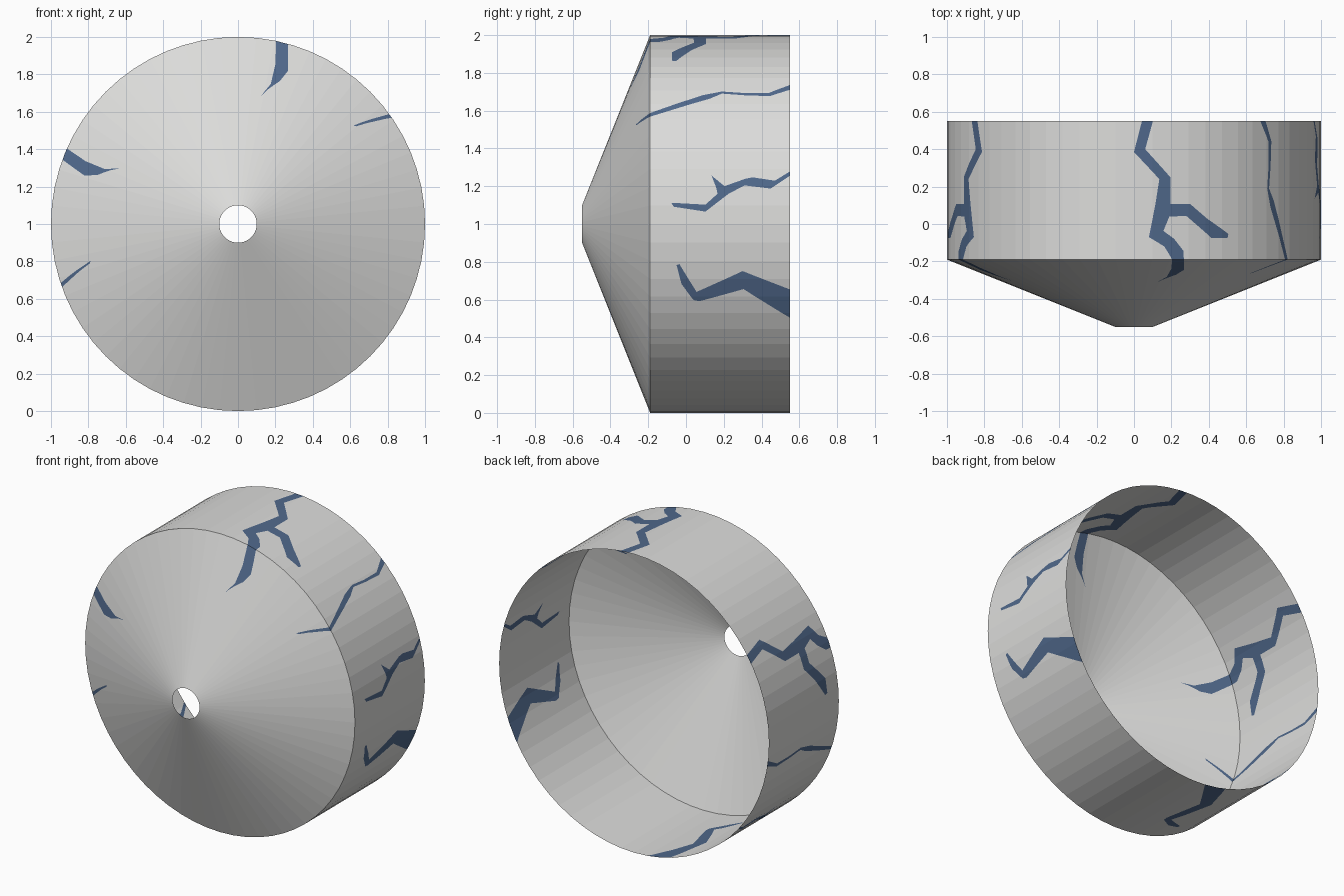
import bpy, bmesh, math
from mathutils import Vector

if "Cube" in bpy.data.objects:
    bpy.data.objects.remove(bpy.data.objects["Cube"])

SIDES = 64
STEP = 2 * math.pi / SIDES
BACK, EDGE, FRONT = 0.55, -0.19, -0.55   # y of open rim, shoulder, small hole
HOLE = 0.1

# Crack outlines as (angle from the top towards +x, y)
forked = [(.045, .56), (.0, .385), (.136, .24), (.115, .107), (.08, -.07), (.163, -.12),
          (.2, -.18), (.23, -.238), (.23, -.282), (.178, -.312), (.219, -.295), (.286, -.271),
          (.315, -.246), (.27, -.19), (.268, -.144), (.217, -.08), (.158, -.037), (.19, .04),
          (.284, .043), (.428, -.075), (.524, -.075), (.53, -.053), (.40, .03), (.305, .107),
          (.196, .107), (.196, .25), (.06, .40), (.104, .56)]
twig = [(1.283, .56), (1.339, .47), (1.321, .353), (1.328, .316), (1.369, .204), (1.311, .135),
        (1.377, .16), (1.41, .167), (1.468, .103), (1.458, -.077), (1.479, -.066), (1.505, .103),
        (1.41, .225), (1.365, .31), (1.382, .448), (1.305, .56)]
wide = [(1.929, .56), (1.823, .3), (1.939, .056), (1.785, -.035), (1.79, -.05), (1.894, -.024),
        (1.986, .04), (1.992, .072), (1.923, .305), (2.097, .56)]
thin = [(.737, .56), (.804, .438), (.804, .31), (.793, .19), (.819, .09), (.942, -.19),
        (.865, -.265), (.88, -.262), (.966, -.19), (.845, .125), (.808, .19), (.82, .31),
        (.826, .443), (.776, .56)]
cracks = [forked, twig, wide, thin]
# the other half carries the same cracks, mirrored
cracks += [[(-(a + .95), y) for a, y in c] for c in cracks]


def inside(p, poly):
    hit = False
    for (x1, y1), (x2, y2) in zip(poly, poly[1:] + poly[:1]):
        if (y1 > p.y) != (y2 > p.y) and p.x < (x2 - x1) * (p.y - y1) / (y2 - y1) + x1:
            hit = not hit
    return hit


def overlaps(face, lo, hi):
    xs = [v.co.x for v in face.verts]
    ys = [v.co.y for v in face.verts]
    return max(xs) > lo[0] and min(xs) < hi[0] and max(ys) > lo[1] and min(ys) < hi[1]


def roll(co):
    """Wrap the flat sheet onto the faceted shell."""
    r = 1.0 if co.y >= EDGE else 1 - (1 - HOLE) * (EDGE - co.y) / (EDGE - FRONT)
    k = math.floor(co.x / STEP + 1e-6)
    t = co.x / STEP - k
    p = Vector((math.sin(k * STEP), math.cos(k * STEP)))
    q = Vector((math.sin((k + 1) * STEP), math.cos((k + 1) * STEP)))
    m = p.lerp(q, t) * r
    return Vector((m.x, co.y, 1 + m.y))


# Flat sheet: angle along x, depth along y
bm = bmesh.new()
rows = [[bm.verts.new((-math.pi + i * STEP, y, 0)) for i in range(SIDES + 1)]
        for y in (FRONT, EDGE, BACK)]
for lower, upper in zip(rows, rows[1:]):
    for i in range(SIDES):
        bm.faces.new((lower[i], lower[i + 1], upper[i + 1], upper[i]))

# Cut the crack outlines into the sheet
for poly in cracks:
    lo = [min(p[i] for p in poly) for i in (0, 1)]
    hi = [max(p[i] for p in poly) for i in (0, 1)]
    for (x1, y1), (x2, y2) in zip(poly, poly[1:] + poly[:1]):
        faces = [f for f in bm.faces if overlaps(f, lo, hi)]
        geom = set(faces)
        for f in faces:
            geom.update(f.edges)
            geom.update(f.verts)
        bmesh.ops.bisect_plane(bm, geom=list(geom), dist=1e-5, plane_co=(x1, y1, 0),
                               plane_no=Vector((y2 - y1, x1 - x2, 0)).normalized())

# Paint the cut faces, then roll the sheet into the shell
for f in bm.faces:
    c = f.calc_center_median()
    f.material_index = int(any(inside(c, poly) for poly in cracks))
for v in bm.verts:
    v.co = roll(v.co)
bmesh.ops.remove_doubles(bm, verts=bm.verts, dist=1e-5)
bm.normal_update()
if sum(f.normal.x * f.calc_center_median().x * f.calc_area() for f in bm.faces) < 0:
    bmesh.ops.reverse_faces(bm, faces=bm.faces)

mesh = bpy.data.meshes.new("cracked_shell")
bm.to_mesh(mesh)
bm.free()
shell = bpy.data.objects.new("cracked_shell", mesh)
bpy.context.collection.objects.link(shell)

for name, colour in (("pale_grey", (.72, .72, .71, 1)), ("crack_blue", (.08, .14, .26, 1))):
    mat = bpy.data.materials.new(name)
    mat.diffuse_color = colour
    mat.use_nodes = True
    mat.node_tree.nodes["Principled BSDF"].inputs["Base Color"].default_value = mat.diffuse_color
    mesh.materials.append(mat)
